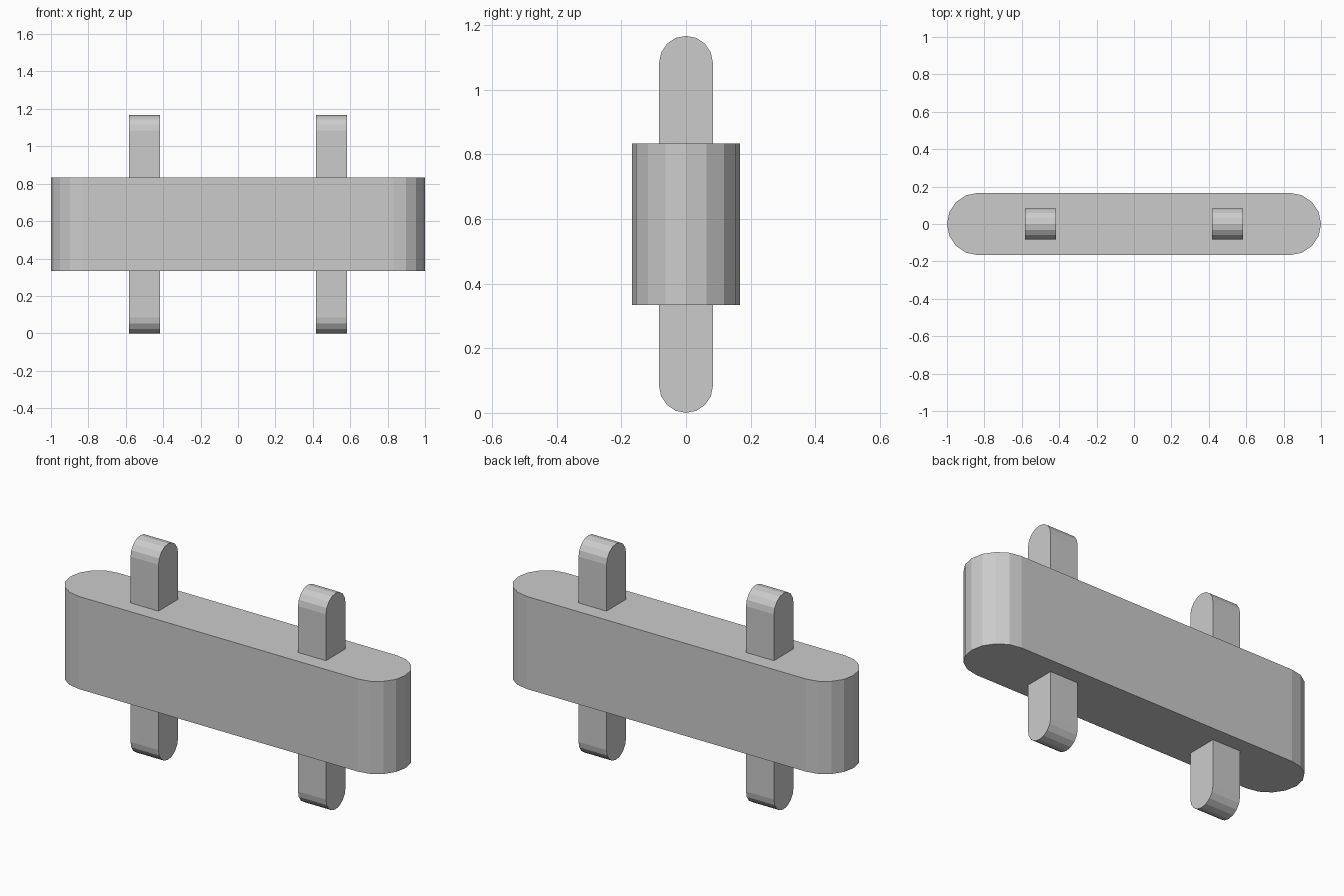
import bpy, bmesh, math
from mathutils import Matrix

if "Cube" in bpy.data.objects:
    bpy.data.objects.remove(bpy.data.objects["Cube"])

U = 1 / 6  # base module


def slot_prism(name, half_len, radius, depth, matrix, steps=8):
    """Round-ended bar: long axis local X, extruded along local Z, centred."""
    pts = []
    for side, start in ((1, -math.pi / 2), (-1, math.pi / 2)):
        for i in range(steps + 1):
            a = start + math.pi * i / steps
            pts.append((side * (half_len - radius) + radius * math.cos(a),
                        radius * math.sin(a), -depth / 2))
    bm = bmesh.new()
    face = bm.faces.new([bm.verts.new(p) for p in pts])
    ext = bmesh.ops.extrude_face_region(bm, geom=[face])
    top = [v for v in ext["geom"] if isinstance(v, bmesh.types.BMVert)]
    bmesh.ops.translate(bm, verts=top, vec=(0, 0, depth))
    bmesh.ops.transform(bm, matrix=matrix, verts=bm.verts)
    bmesh.ops.recalc_face_normals(bm, faces=bm.faces)
    mesh = bpy.data.meshes.new(name)
    bm.to_mesh(mesh)
    bm.free()
    obj = bpy.data.objects.new(name, mesh)
    bpy.context.collection.objects.link(obj)
    return obj


# Main bar with rounded ends
slot_prism("body", 1, U, 3 * U, Matrix.Translation((0, 0, 3.5 * U)))

# Upright pegs passing through the bar, rounded at top and bottom
for side, x in (("left", -0.5), ("right", 0.5)):
    upright = Matrix.Translation((x, 0, 3.5 * U)) @ Matrix.Rotation(-math.pi / 2, 4, 'Y')
    slot_prism(side + "_peg", 3.5 * U, U / 2, U, upright)
